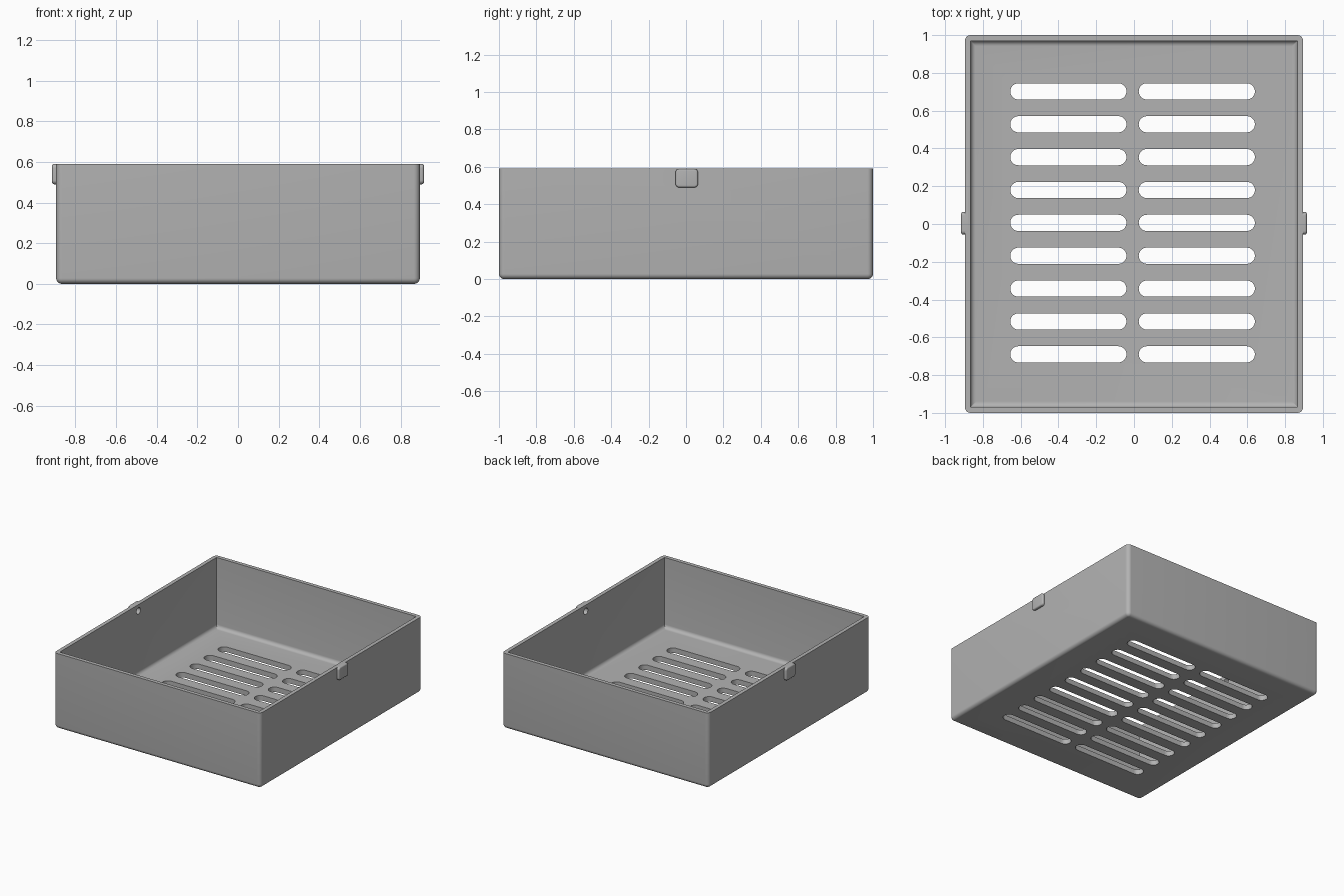
import bpy, bmesh
from math import cos, sin, pi
from mathutils import Matrix

if "Cube" in bpy.data.objects:
    bpy.data.objects.remove(bpy.data.objects["Cube"], do_unlink=True)

HALF_X, HALF_Y, HEIGHT = 0.895, 1.0, 0.59
WALL, FLOOR, FILLET = 0.03, 0.04, 0.028

grey = bpy.data.materials.new("plain grey")
grey.use_nodes = True
colour = (0.45, 0.45, 0.45, 1)
grey.diffuse_color = colour
grey.node_tree.nodes["Principled BSDF"].inputs["Base Color"].default_value = colour


def make_object(name, bm):
    bmesh.ops.recalc_face_normals(bm, faces=bm.faces)
    mesh = bpy.data.meshes.new(name)
    bm.to_mesh(mesh)
    bm.free()
    mesh.materials.append(grey)
    obj = bpy.data.objects.new(name, mesh)
    bpy.context.collection.objects.link(obj)
    return obj


def rounded_outline(hx, hy, r, steps=8):
    """Counter-clockwise rounded rectangle centred on the origin."""
    points = []
    for i, (sx, sy) in enumerate([(1, 1), (-1, 1), (-1, -1), (1, -1)]):
        for k in range(steps + 1):
            a = (i + k / steps) * pi / 2
            points.append((sx * (hx - r) + r * cos(a), sy * (hy - r) + r * sin(a)))
    return points


def loft(name, hx, hy, radius, levels, matrix=Matrix()):
    """Skin rounded rectangles given as (inset, height) and cap both ends."""
    bm = bmesh.new()
    rings = []
    for inset, z in levels:
        outline = rounded_outline(hx - inset, hy - inset, max(radius - inset, 0.004))
        rings.append([bm.verts.new((x, y, z)) for x, y in outline])
    for a, b in zip(rings, rings[1:]):
        for i in range(len(a)):
            j = (i + 1) % len(a)
            bm.faces.new((a[i], a[j], b[j], b[i]))
    bm.faces.new(rings[0])
    bm.faces.new(rings[-1])
    bm.transform(matrix)
    return make_object(name, bm)


def fillet(inset, z, r, steps=6):
    """Quarter-round steps rising from a flat bottom into a vertical wall."""
    angles = [k / steps * pi / 2 for k in range(steps + 1)]
    return [(inset + r * (1 - sin(a)), z + r * (1 - cos(a))) for a in angles]


def combine(target, other, operation):
    mod = target.modifiers.new(operation.title(), "BOOLEAN")
    mod.operation, mod.object, mod.solver = operation, other, "EXACT"
    bpy.context.view_layer.objects.active = target
    bpy.ops.object.modifier_apply(modifier=mod.name)
    bpy.data.objects.remove(other, do_unlink=True)


# Tray shell: outside up, over the rim, down the inside to the floor
outside = fillet(0, 0, FILLET) + [(0, HEIGHT)]
inside = [(WALL, HEIGHT)] + fillet(WALL, FLOOR, FILLET)[::-1]
tray = loft("tray", HALF_X, HALF_Y, 0.03, outside + inside)

# Side bosses: rounded pads on both long walls, each with a blind hole inside
for side in (1, -1):
    turn = Matrix.Rotation(side * pi / 2, 4, "Y")
    place = Matrix.Translation((side * (HALF_X - 0.015), 0.004, 0.54)) @ turn
    rounded_edge = [(i, 0.035 - (z - 0)) for i, z in fillet(0, 0, 0.01, 4)][::-1]
    boss = loft("side_boss", 0.05, 0.06, 0.02, [(0, 0)] + rounded_edge, place)
    combine(tray, boss, "UNION")
    bm = bmesh.new()
    hole = Matrix.Translation((side * (HALF_X - 0.025), 0.004, 0.54)) @ turn
    bmesh.ops.create_cone(bm, cap_ends=True, segments=32, radius1=0.025,
                          radius2=0.025, depth=0.06, matrix=hole)
    combine(tray, make_object("hole_cutter", bm), "DIFFERENCE")

# Drain slots: two columns of nine through the floor
for x in (-0.3475, 0.3325):
    for row in range(-4, 5):
        place = Matrix.Translation((x, 0.006 + row * 0.174, 0))
        cutter = loft("slot_cutter", 0.3075, 0.043, 0.043, [(0, -0.1), (0, 0.1)], place)
        combine(tray, cutter, "DIFFERENCE")

# Smooth fillets, sharp edges
bpy.ops.object.select_all(action="DESELECT")
tray.select_set(True)
bpy.context.view_layer.objects.active = tray
bpy.ops.object.shade_smooth_by_angle(angle=pi / 6)
